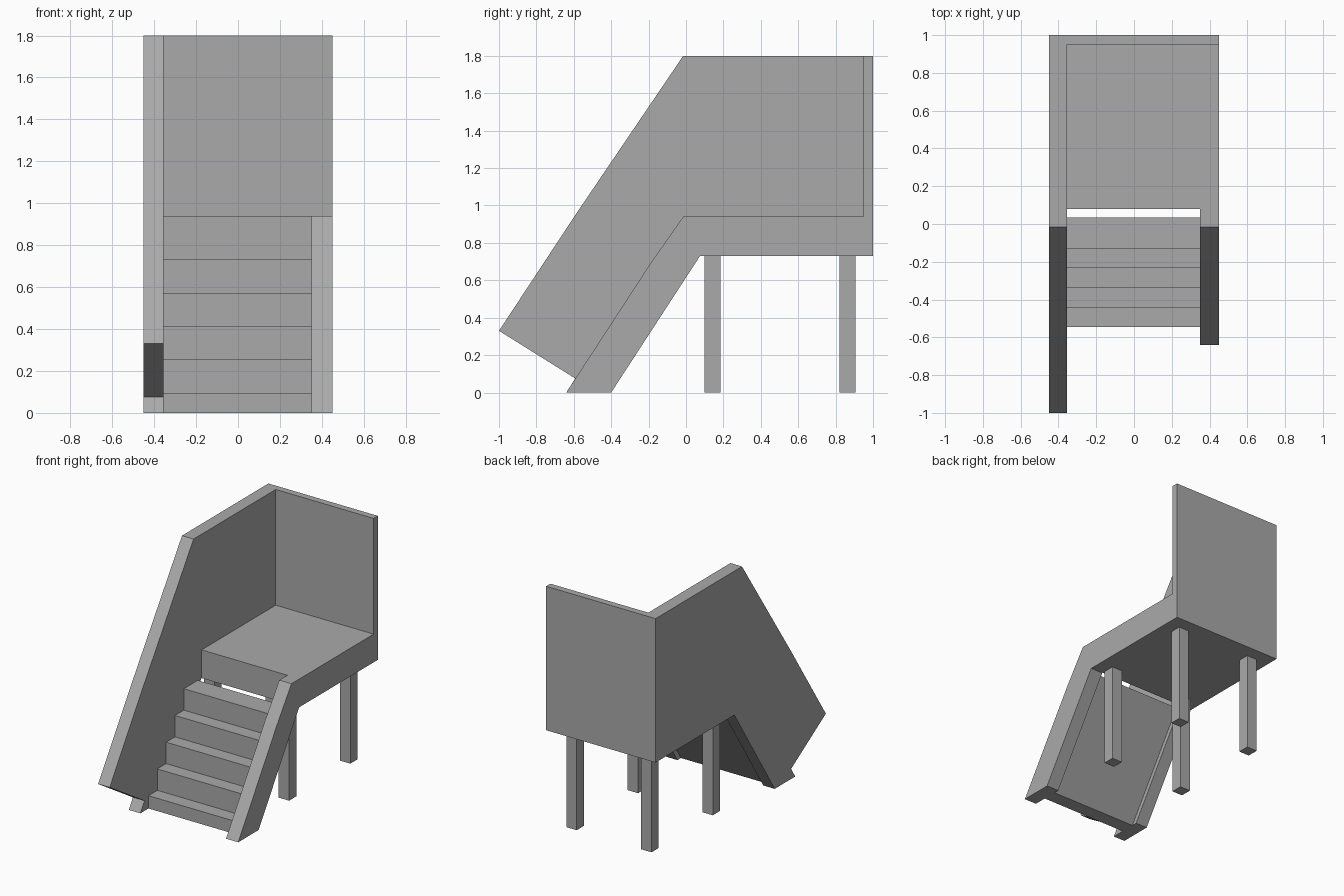
import bpy
import bmesh

if "Cube" in bpy.data.objects:
    bpy.data.objects.remove(bpy.data.objects["Cube"], do_unlink=True)

# Single flat colour
grey = bpy.data.materials.new("plain_grey")
grey.use_nodes = True
colour = (0.4, 0.4, 0.4, 1)
grey.diffuse_color = colour
grey.node_tree.nodes["Principled BSDF"].inputs["Base Color"].default_value = colour


def extrude_profile(name, profile, x0, x1):
    """Extrude a closed (y, z) outline from x0 to x1."""
    bm = bmesh.new()
    face = bm.faces.new([bm.verts.new((x0, y, z)) for y, z in profile])
    result = bmesh.ops.extrude_face_region(bm, geom=[face])
    verts = [v for v in result["geom"] if isinstance(v, bmesh.types.BMVert)]
    bmesh.ops.translate(bm, verts=verts, vec=(x1 - x0, 0, 0))
    bmesh.ops.recalc_face_normals(bm, faces=bm.faces)
    mesh = bpy.data.meshes.new(name)
    bm.to_mesh(mesh)
    bm.free()
    mesh.materials.append(grey)
    obj = bpy.data.objects.new(name, mesh)
    bpy.context.collection.objects.link(obj)
    return obj


def box(name, x0, x1, y0, y1, z0, z1):
    return extrude_profile(name, [(y0, z0), (y1, z0), (y1, z1), (y0, z1)], x0, x1)


OUT, IN_R, IN_L = 0.45, -0.355, 0.35
DECK_LOW, DECK_TOP, TOP = 0.73, 0.94, 1.8

# Shared underside of both side panels
underside = [(-0.4, 0), (0.075, DECK_LOW), (1, DECK_LOW)]

# Tall side wall with its sloping parapet and small foot
extrude_profile("tall_side_wall", underside + [
    (1, TOP), (-0.015, TOP), (-0.59, 0.952), (-1, 0.33), (-0.592, 0.075), (-0.64, 0)],
    -OUT, IN_R)

# Low side stringer
extrude_profile("low_side_stringer", underside + [
    (1, DECK_TOP), (-0.015, DECK_TOP), (-0.187, 0.695), (-0.64, 0)], IN_L, OUT)

# Landing and back wall
box("landing", IN_R, IN_L, 0.08, 1, DECK_LOW, DECK_TOP)
box("back_wall", IN_R, OUT, 0.95, 1, DECK_TOP, TOP)

# Stair flight with a sloping soffit
steps = []
for i in range(5):
    y = -0.545 + 0.104 * i
    steps += [(y, 0 if i == 0 else 0.095 + 0.159 * (i - 1)), (y, 0.095 + 0.159 * i)]
extrude_profile("stairs", steps + [(0.035, steps[-1][1]), (-0.44, 0)], IN_R, IN_L)

# Four legs
for side, x in (("right", -0.35), ("left", 0.265)):
    for end, y in (("front", 0.1), ("back", 0.82)):
        box(f"{end}_{side}_leg", x, x + 0.085, y, y + 0.085, 0, DECK_LOW)
